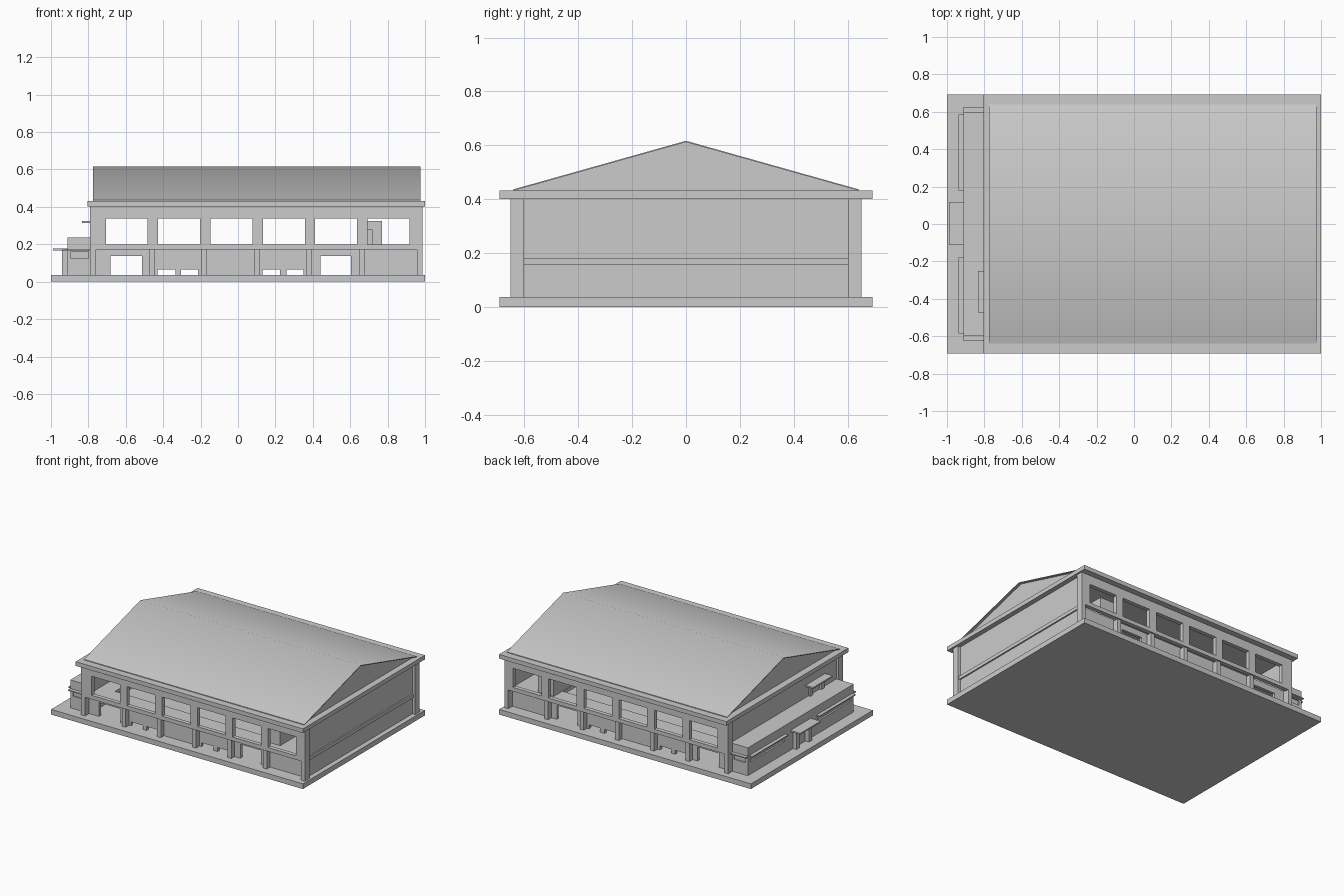
import bpy, bmesh

if "Cube" in bpy.data.objects:
    bpy.data.objects.remove(bpy.data.objects["Cube"])


def boxes(name, items):
    """One object made of boxes given as (x0, x1, y0, y1, z0, z1)."""
    bm = bmesh.new()
    for x0, x1, y0, y1, z0, z1 in items:
        v = [bm.verts.new((x, y, z)) for x in (x0, x1) for y in (y0, y1) for z in (z0, z1)]
        for f in ((0, 1, 3, 2), (4, 6, 7, 5), (0, 4, 5, 1), (2, 3, 7, 6), (0, 2, 6, 4), (1, 5, 7, 3)):
            bm.faces.new([v[i] for i in f])
    return finish(name, bm)


def prism(name, profile, x0, x1):
    """Extrude a (y, z) profile along x."""
    bm = bmesh.new()
    face = bm.faces.new([bm.verts.new((x0, y, z)) for y, z in profile])
    res = bmesh.ops.extrude_face_region(bm, geom=[face])
    bmesh.ops.translate(bm, vec=(x1 - x0, 0, 0),
                        verts=[g for g in res["geom"] if isinstance(g, bmesh.types.BMVert)])
    return finish(name, bm)


def finish(name, bm):
    bmesh.ops.recalc_face_normals(bm, faces=bm.faces)
    mesh = bpy.data.meshes.new(name)
    bm.to_mesh(mesh)
    bm.free()
    ob = bpy.data.objects.new(name, mesh)
    bpy.context.collection.objects.link(ob)
    return ob


def mirror_y(ob):
    m = ob.modifiers.new("mirror", "MIRROR")
    m.use_axis = (False, True, False)


def wall(x0, x1, y0, y1, z0, z1, holes):
    """Boxes of a wall along x, leaving holes (hx0, hx1, hz0, hz1), sorted by x."""
    out, x = [], x0
    for a, b, c, d in holes:
        out.append((x, a, y0, y1, z0, z1))
        if c > z0:
            out.append((a, b, y0, y1, z0, c))
        if d < z1:
            out.append((a, b, y0, y1, d, z1))
        x = b
    out.append((x, x1, y0, y1, z0, z1))
    return out


# Base slab, gallery floor around an open hall, and flat ceiling slab
boxes("base_slab", [(-1, 1, -0.692, 0.692, 0, 0.037)])
boxes("gallery_floor", [(-0.775, 0.975, -0.60, -0.48, 0.157, 0.182), (-0.775, 0.975, 0.48, 0.60, 0.157, 0.182),
                        (-0.775, -0.64, -0.48, 0.48, 0.157, 0.182), (0.64, 0.975, -0.48, 0.48, 0.157, 0.182)])
boxes("ceiling_slab", [(-0.805, 1, -0.692, 0.692, 0.402, 0.432)])

# Long upper walls with six window openings
wins = [(-0.707 + 0.28 * i, -0.483 + 0.28 * i, 0.20, 0.337) for i in range(6)]
mirror_y(boxes("upper_wall", wall(-0.79, 0.985, -0.65, -0.62, 0.172, 0.402, wins)))

# Recessed lower walls with doors and low openings
low = [(-0.683, -0.513, 0.037, 0.137), (-0.43, -0.335, 0.037, 0.066), (-0.305, -0.215, 0.037, 0.066),
       (0.13, 0.225, 0.037, 0.066), (0.26, 0.35, 0.037, 0.066), (0.44, 0.605, 0.037, 0.137)]
mirror_y(boxes("lower_wall", wall(-0.76, 0.955, -0.602, -0.58, 0.037, 0.172, low)))

# Full height corner columns and shorter columns between bays
cols = [(x, x + 0.03, -0.65, -0.60, 0.037, 0.402) for x in (-0.79, 0.957)]
cols += [(x, x + 0.03, -0.64, -0.60, 0.037, 0.172) for x in (-0.475, -0.195, 0.085, 0.365, 0.647)]
mirror_y(boxes("columns", cols))

# Closed end walls
boxes("right_wall", [(0.945, 0.965, -0.60, 0.60, 0.037, 0.402)])
boxes("left_wall", [(-0.775, -0.755, -0.60, 0.60, 0.037, 0.402)])

# Interior partitions beside the last window
boxes("interior_room", [(0.645, 0.77, -0.30, 0.58, 0.182, 0.325)])
boxes("interior_block", [(0.645, 0.72, -0.55, -0.30, 0.182, 0.28)])

# Thin gable roof, smooth over the ridge, with inset gable ends
E, R, T = 0.64, 0.617, 0.005
roof = prism("roof_planes", [(-E, 0.432), (-E, 0.432 + T), (0, R), (E, 0.432 + T), (E, 0.432), (0, R - T)],
             -0.775, 0.975)
bpy.context.view_layer.objects.active = roof
roof.select_set(True)
bpy.ops.object.shade_smooth_by_angle(angle=0.8)
for side, x in (("left", -0.755), ("right", 0.945)):
    prism(side + "_gable", [(-E, 0.432), (E, 0.432), (0, R - T)], x, x + 0.01)

# Low annex on the left, with recessed strip windows cut in
annex = boxes("annex", [(-0.912, -0.77, -0.60, 0.60, 0.037, 0.237)])
cut = boxes("window_cutter", [(-0.93, -0.90, -0.57, -0.19, 0.125, 0.162),
                              (-0.93, -0.90, 0.19, 0.57, 0.125, 0.162),
                              (-0.892, -0.80, -0.63, -0.59, 0.125, 0.162),
                              (-0.892, -0.80, 0.59, 0.63, 0.125, 0.162)])
cut.hide_render = True
cut.hide_viewport = True
b = annex.modifiers.new("windows", "BOOLEAN")
b.operation = "DIFFERENCE"
b.object = cut

# Thin ledges above the strip windows
mirror_y(boxes("window_ledges", [(-0.937, -0.912, -0.585, -0.178, 0.168, 0.176),
                                 (-0.912, -0.79, -0.625, -0.60, 0.168, 0.176)]))

# Entrance canopy with side piers
boxes("entrance_canopy", [(-0.99, -0.91, -0.112, 0.118, 0.168, 0.178)])
boxes("entrance_piers", [(-0.94, -0.91, y, y + 0.035, 0.037, 0.168) for y in (-0.085, 0.055)])

# Roof terrace door with its canopy
boxes("terrace_canopy", [(-0.835, -0.77, -0.472, -0.25, 0.315, 0.325)])
boxes("terrace_door_frame", [(-0.79, -0.77, y, y + 0.03, 0.237, 0.315) for y in (-0.44, -0.31)])
